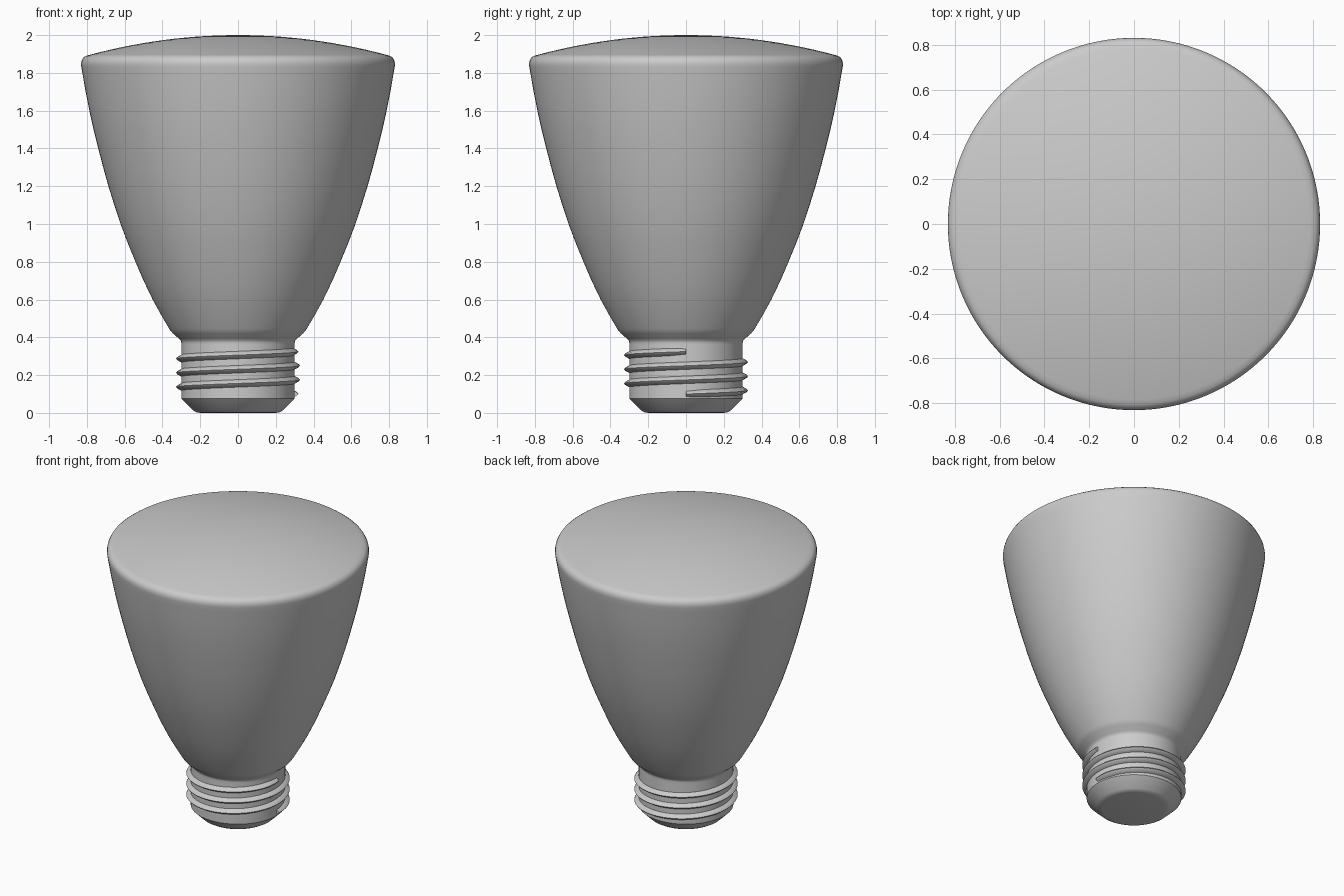
import bpy, bmesh
from math import cos, sin, pi, radians

cube = bpy.data.objects.get("Cube")
if cube:
    bpy.data.objects.remove(cube, do_unlink=True)

GREY = (0.6, 0.6, 0.6, 1)
grey = bpy.data.materials.new("light grey")
grey.use_nodes = True
grey.diffuse_color = GREY
grey.node_tree.nodes["Principled BSDF"].inputs["Base Color"].default_value = GREY


def finish(name, bm, angle):
    bmesh.ops.recalc_face_normals(bm, faces=bm.faces)
    mesh = bpy.data.meshes.new(name)
    bm.to_mesh(mesh)
    bm.free()
    mesh.materials.append(grey)
    obj = bpy.data.objects.new(name, mesh)
    bpy.context.collection.objects.link(obj)
    bpy.ops.object.select_all(action="DESELECT")
    obj.select_set(True)
    bpy.context.view_layer.objects.active = obj
    bpy.ops.object.shade_smooth_by_angle(angle=radians(angle))
    return obj


def lathe(name, profile, angle=30, steps=128):
    """Spin a (radius, height) profile around z."""
    bm = bmesh.new()
    verts = [bm.verts.new((r, 0, z)) for r, z in profile]
    edges = [bm.edges.new(pair) for pair in zip(verts, verts[1:])]
    bmesh.ops.spin(bm, geom=verts + edges, axis=(0, 0, 1), cent=(0, 0, 0),
                   angle=2 * pi, steps=steps, use_duplicate=False)
    bmesh.ops.remove_doubles(bm, verts=bm.verts, dist=1e-4)
    return finish(name, bm, angle)


# Flared reflector, rounded rim and shallow domed lens in one smooth skin
flare = [(0.30, 0.36), (0.30, 0.372), (0.303, 0.382), (0.312, 0.392),
         (0.345, 0.421), (0.356, 0.433), (0.365, 0.447)]
bowl = [(0.405, 0.515), (0.452, 0.6), (0.50, 0.7), (0.543, 0.8), (0.584, 0.9),
        (0.622, 1.0), (0.655, 1.1), (0.686, 1.2), (0.714, 1.3), (0.74, 1.4),
        (0.765, 1.5), (0.787, 1.6), (0.807, 1.7), (0.824, 1.8)]
rim = [(0.83, 1.835), (0.831, 1.85), (0.828, 1.865), (0.82, 1.88), (0.806, 1.89)]
dome = [(r, 2 - 0.169 * r * r) for r in (0.785 * (1 - i / 14) for i in range(15))]
lathe("bulb_body", flare + bowl + rim + dome)

# Screw base with a chamfered foot
lathe("screw_base", [(0, 0), (0.2, 0), (0.22, 0.003), (0.237, 0.013),
                     (0.30, 0.075), (0.30, 0.365)])

# Helical thread: a ridge winding three turns up the base
TURNS, PER_TURN, PITCH, START = 3, 96, 0.075, 0.1
SECTION = [(0.292, -0.022), (0.30, -0.02), (0.323, -0.007), (0.328, 0),
           (0.323, 0.007), (0.30, 0.02), (0.292, 0.022)]
bm = bmesh.new()
rings = []
count = TURNS * PER_TURN
for i in range(count + 1):
    a = 2 * pi * i / PER_TURN
    z = START + PITCH * i / PER_TURN
    drop = 0.01 * max(0, 1 - min(i, count - i) / 5)
    rings.append([bm.verts.new(((r - drop) * cos(a), (r - drop) * sin(a), z + dz))
                  for r, dz in SECTION])
for low, high in zip(rings, rings[1:]):
    for j in range(len(SECTION)):
        k = (j + 1) % len(SECTION)
        bm.faces.new((low[j], low[k], high[k], high[j]))
bm.faces.new(rings[0])
bm.faces.new(rings[-1])
finish("screw_thread", bm, 40)
